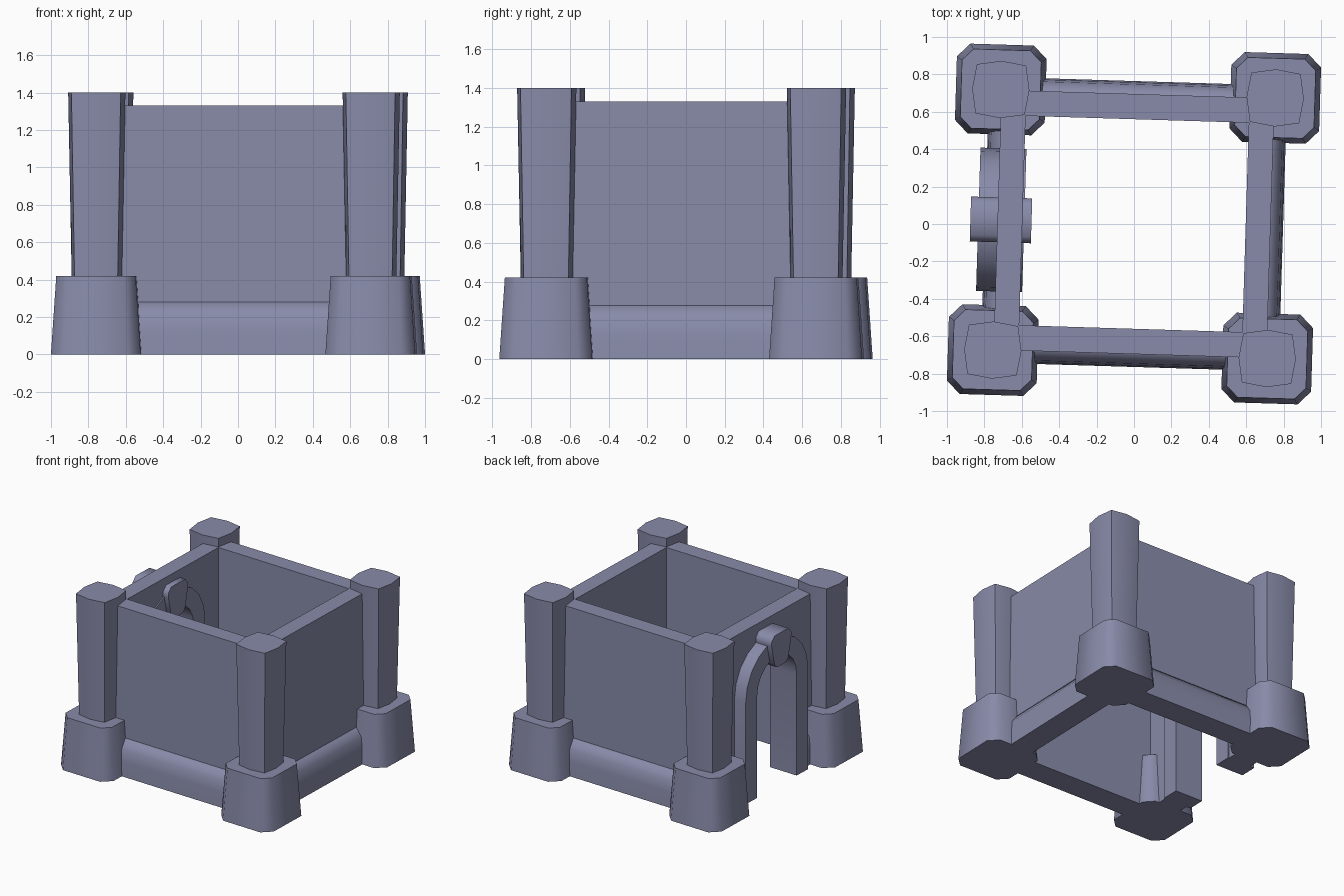
import bpy, bmesh, math
from mathutils import Matrix

if "Cube" in bpy.data.objects:
    bpy.data.objects.remove(bpy.data.objects["Cube"])

ROT = Matrix.Rotation(math.radians(-1.76), 4, 'Z')   # whole building is turned slightly
TX, TY = 0.734, 0.697                                # tower centres

stone = bpy.data.materials.new("slate_stone")
stone.diffuse_color = (0.25, 0.26, 0.40, 1)
stone.use_nodes = True
stone.node_tree.nodes["Principled BSDF"].inputs["Base Color"].default_value = stone.diffuse_color


def loft(name, rings, place=Matrix(), angle=55):
    """Closed solid through rings of 3D points."""
    bm = bmesh.new()
    vs = [[bm.verts.new(p) for p in r] for r in rings]
    n = len(vs[0])
    for a, b in zip(vs, vs[1:]):
        for i in range(n):
            j = (i + 1) % n
            bm.faces.new((a[i], a[j], b[j], b[i]))
    bm.faces.new(vs[0][::-1])
    bm.faces.new(vs[-1])
    bmesh.ops.recalc_face_normals(bm, faces=bm.faces)
    bm.transform(ROT @ place)
    if place.determinant() < 0:
        bmesh.ops.reverse_faces(bm, faces=bm.faces)
    me = bpy.data.meshes.new(name)
    bm.to_mesh(me)
    bm.free()
    me.materials.append(stone)
    ob = bpy.data.objects.new(name, me)
    bpy.context.collection.objects.link(ob)
    bpy.ops.object.select_all(action='DESELECT')
    ob.select_set(True)
    bpy.context.view_layer.objects.active = ob
    bpy.ops.object.shade_smooth_by_angle(angle=math.radians(angle))
    return ob


def prism_x(name, prof, x0, x1, angle=55):
    """Profile in (y, z) extruded along x."""
    return loft(name, [[(x, y, z) for y, z in prof] for x in (x0, x1)], angle=angle)


def box(name, x0, x1, y0, y1, z1):
    return prism_x(name, [(y0, 0), (y1, 0), (y1, z1), (y0, z1)], x0, x1)


def chamfered(h, c, z):
    k = h - c
    return [(h, -k, z), (h, k, z), (k, h, z), (-k, h, z),
            (-h, k, z), (-h, -k, z), (-k, -h, z), (k, -h, z)]


def bulged(h, z):
    m, c = h, h * 0.86
    return [(m, 0, z), (c, c, z), (0, m, z), (-c, c, z),
            (-m, 0, z), (-c, -c, z), (0, -m, z), (c, -c, z)]


# Corner towers: flared foot and slightly widening shaft
for sx in (-1, 1):
    for sy in (-1, 1):
        at = Matrix.Translation((sx * TX, sy * TY, 0))
        loft("tower_foot", [chamfered(0.24, 0.07, 0), chamfered(0.212, 0.06, 0.42)], at)
        loft("tower_shaft", [bulged(0.134, 0.40), bulged(0.153, 1.40)], at)

# Walls
box("front_wall", -0.72, 0.72, -0.695, -0.56, 1.33)
box("back_wall", -0.72, 0.72, 0.56, 0.695, 1.33)
box("right_wall", 0.597, 0.73, -0.57, 0.57, 1.33)

# Door wall with arched opening
SPRING = 0.82


def arc(r, n=10):
    return [(r * math.cos(math.pi * i / n), SPRING + r * math.sin(math.pi * i / n))
            for i in range(n + 1)]


def arch(r):
    return [(r, 0)] + arc(r) + [(-r, 0)]


prism_x("door_wall", [(-0.57, 0), (-0.57, 1.33), (0.57, 1.33), (0.57, 0)] + arch(0.31),
        -0.73, -0.597)
prism_x("door_arch", arch(0.383) + arch(0.243)[::-1], -0.833, -0.587, 35)
key = [(0.055, 1.0), (0.085, 1.03), (0.12, 1.19), (0.12, 1.225), (0.085, 1.265)]
prism_x("keystone", key + [(-y, z) for y, z in key[::-1]], -0.875, -0.548)

# Sloped plinths along the wall feet: (outward, z) profile
PLINTH = [(-0.03, 0), (0.07, 0), (0.063, 0.12), (0.052, 0.21), (0, 0.28), (-0.03, 0.28)]


def plinth(name, dist, turn, a, b):
    rings = [[(dist + d, t, z) for d, z in PLINTH] for t in (a, b)]
    loft(name, rings, Matrix.Rotation(math.radians(turn), 4, 'Z'))


plinth("right_plinth", 0.727, 0, -0.6, 0.6)
plinth("back_plinth", 0.694, 90, -0.6, 0.6)
plinth("front_plinth", 0.694, -90, -0.6, 0.6)
plinth("door_plinth", 0.727, 180, 0.32, 0.6)
plinth("door_plinth", 0.727, 180, -0.6, -0.32)
